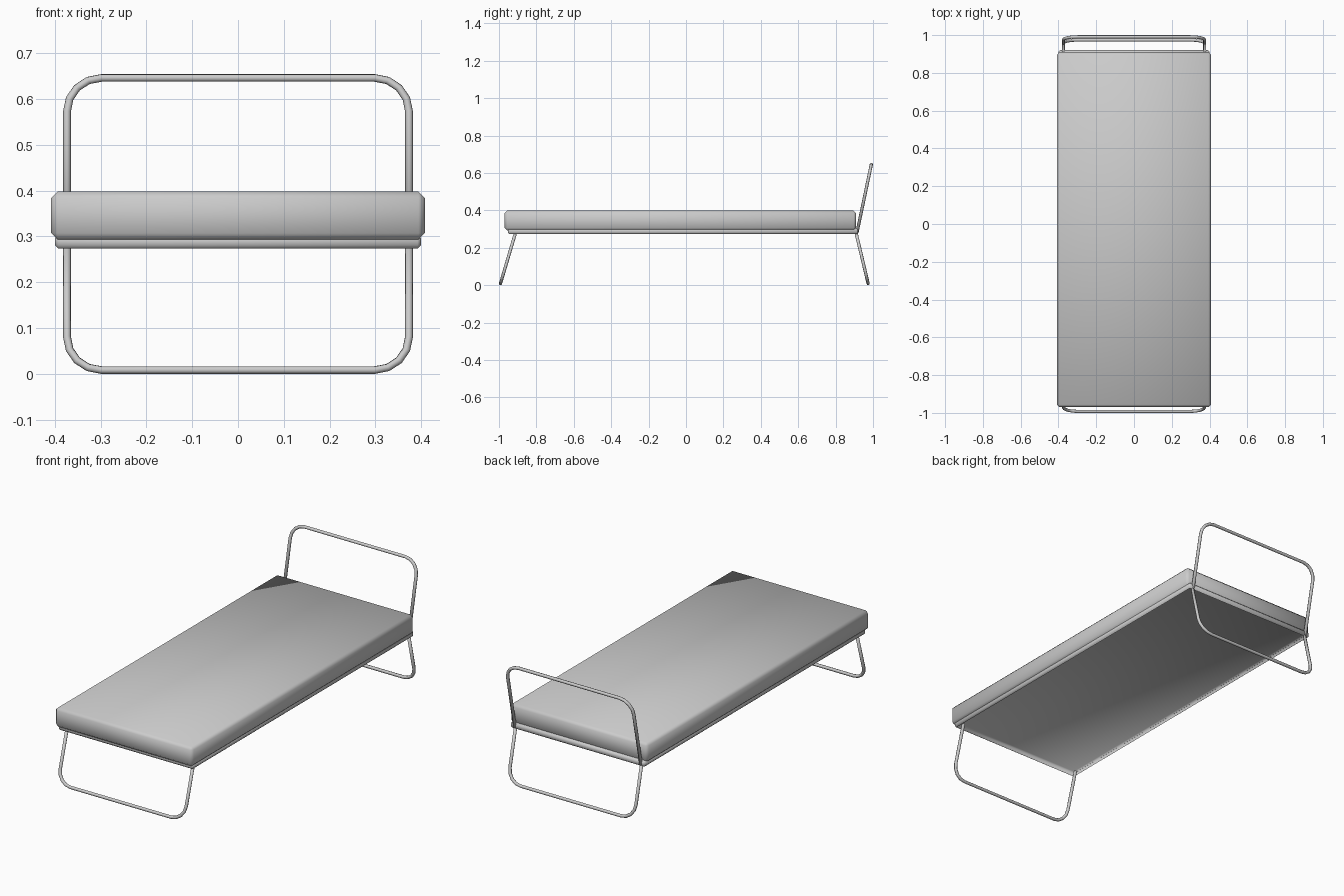
import bpy, bmesh
from math import sin, cos, pi
from mathutils import Vector

cube = bpy.data.objects.get("Cube")
if cube:
    bpy.data.objects.remove(cube, do_unlink=True)

# One neutral grey for everything
grey = bpy.data.materials.new("light grey")
grey.use_nodes = True
colour = (0.6, 0.6, 0.6, 1)
grey.diffuse_color = colour
grey.node_tree.nodes["Principled BSDF"].inputs["Base Color"].default_value = colour


def add_object(name, bm):
    mesh = bpy.data.meshes.new(name)
    bm.to_mesh(mesh)
    bm.free()
    mesh.materials.append(grey)
    for face in mesh.polygons:
        face.use_smooth = True
    obj = bpy.data.objects.new(name, mesh)
    bpy.context.collection.objects.link(obj)
    return obj


def open_block(name, low, high, bevel):
    """Chamfered box between two corners, left open underneath."""
    low, high = Vector(low), Vector(high)
    bm = bmesh.new()
    bmesh.ops.create_cube(bm, size=1)
    for v in bm.verts:
        v.co = (low + high) / 2 + v.co * (high - low)
    bmesh.ops.bevel(bm, geom=bm.edges[:], offset=bevel, segments=1,
                    profile=0.5, affect='EDGES')
    bm.normal_update()
    underside = [f for f in bm.faces if f.normal.z < -0.99]
    bmesh.ops.delete(bm, geom=underside, context='FACES')
    return add_object(name, bm)


def bent_tube(name, start, end, half_width=0.3735, corner=0.075, radius=0.0085, sides=8):
    """U-shaped tube whose two arms run from start to end in (y, z)."""
    start, end = Vector((0, *start)), Vector((0, *end))
    along = (end - start).normalized()
    across = Vector((1, 0, 0))
    normal = across.cross(along)
    # Half of the path: arm, rounded corner; then mirrored for the other arm
    half = [start + across * half_width]
    centre = end - along * corner + across * (half_width - corner)
    for i in range(5):
        a = i * pi / 8
        half.append(centre + corner * (across * cos(a) + along * sin(a)))
    path = half + [Vector((-p.x, p.y, p.z)) for p in reversed(half)]
    bm = bmesh.new()
    rings = []
    for i, p in enumerate(path):
        before = (p - path[i - 1]).normalized() if i else None
        after = (path[i + 1] - p).normalized() if i + 1 < len(path) else None
        tangent = ((before or after) + (after or before)).normalized()
        side = tangent.cross(normal)
        rings.append([bm.verts.new(p + radius * (side * cos(t) + normal * sin(t)))
                      for t in (2 * pi * k / sides for k in range(sides))])
    for a, b in zip(rings, rings[1:]):
        for k in range(sides):
            n = (k + 1) % sides
            bm.faces.new((a[k], a[n], b[n], b[k]))
    bm.faces.new(rings[0])
    bm.faces.new(rings[-1])
    bmesh.ops.recalc_face_normals(bm, faces=bm.faces[:])
    return add_object(name, bm)


# Mattress, and the shallow frame it rests on
open_block("mattress", (-0.408, -0.97, 0.293), (0.408, 0.91, 0.398), 0.014)
open_block("frame", (-0.4, -0.953, 0.273), (0.4, 0.92, 0.304), 0.008)

# Bent tube legs and headboard
bent_tube("front_leg", (-0.91, 0.285), (-0.992, 0.008))
bent_tube("back_leg", (0.908, 0.285), (0.974, 0.008))
bent_tube("headboard", (0.914, 0.28), (0.991, 0.646))
